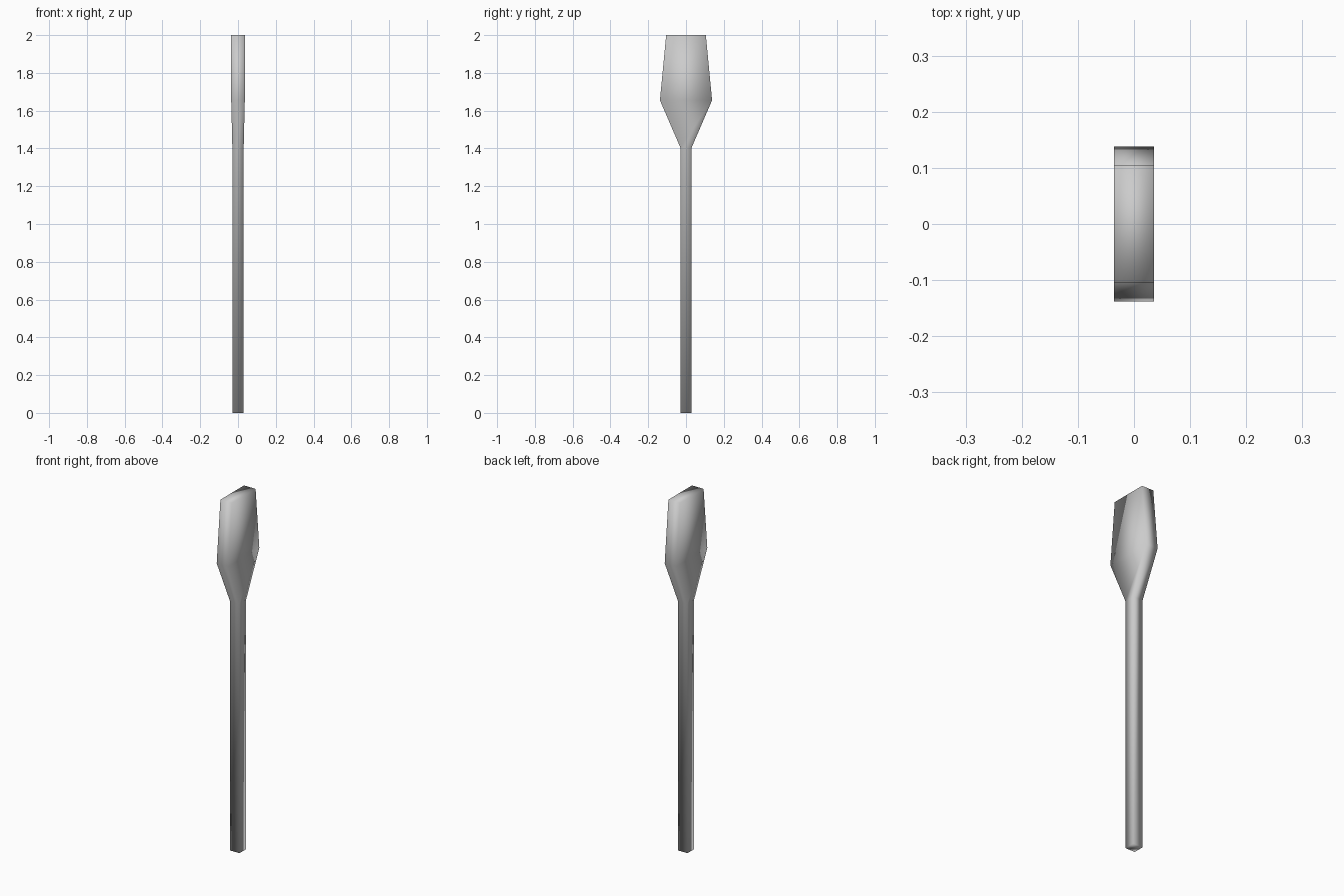
import bpy
import bmesh

# Remove the default cube only
cube = bpy.data.objects.get("Cube")
if cube:
    bpy.data.objects.remove(cube, do_unlink=True)

# Single grey material
grey = bpy.data.materials.new("plain grey")
grey.use_nodes = True
colour = (0.6, 0.6, 0.6, 1)
grey.diffuse_color = colour
grey.node_tree.nodes["Principled BSDF"].inputs["Base Color"].default_value = colour

# Rectangular cross-sections up the paddle: height, half thickness, half width
sections = [
    (0.0, 0.03, 0.03),      # handle end
    (1.405, 0.03, 0.03),    # neck
    (1.655, 0.036, 0.138),  # widest part of the blade
    (2.0, 0.036, 0.105),    # blade tip
]
corners = [(-1, -1), (1, -1), (1, 1), (-1, 1)]

# Loft the handle and blade as one skin
bm = bmesh.new()
rings = [[bm.verts.new((sx * t, sy * w, z)) for sx, sy in corners]
         for z, t, w in sections]
for low, high in zip(rings, rings[1:]):
    for i in range(4):
        j = (i + 1) % 4
        bm.faces.new((low[i], low[j], high[j], high[i]))
bm.faces.new(reversed(rings[0]))
bm.faces.new(rings[-1])
for face in bm.faces:
    face.smooth = True
mesh = bpy.data.meshes.new("paddle")
bm.to_mesh(mesh)
bm.free()
mesh.materials.append(grey)

paddle = bpy.data.objects.new("paddle", mesh)
bpy.context.collection.objects.link(paddle)
